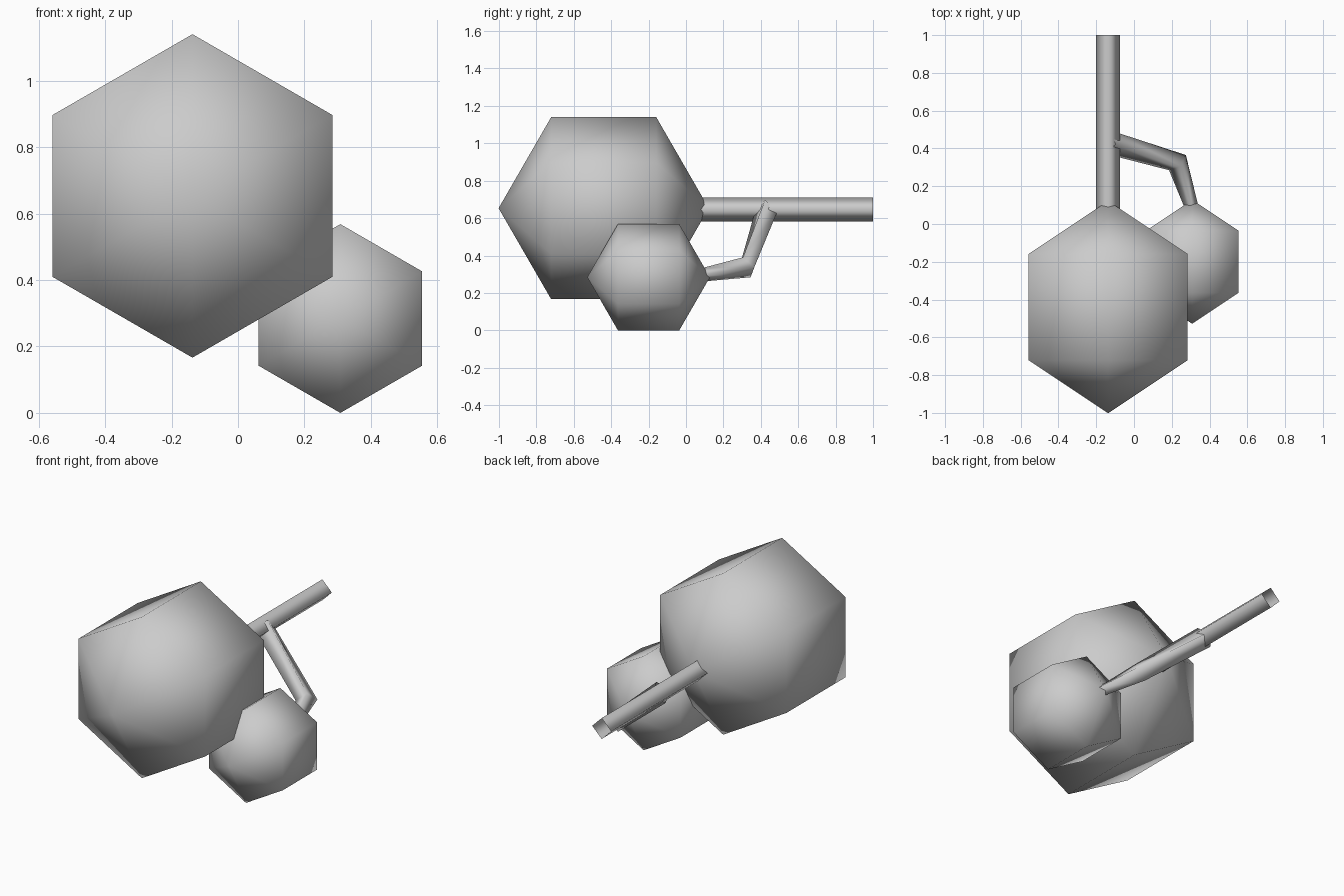
import bpy, bmesh
from math import sin, cos, pi
from mathutils import Vector

cube = bpy.data.objects.get("Cube")
if cube:
    bpy.data.objects.remove(cube, do_unlink=True)

GREY = (0.6, 0.6, 0.6, 1)
grey = bpy.data.materials.new("plain grey")
grey.use_nodes = True
grey.diffuse_color = GREY
grey.node_tree.nodes["Principled BSDF"].inputs["Base Color"].default_value = GREY


def add_mesh(name, bm):
    bmesh.ops.recalc_face_normals(bm, faces=bm.faces[:])
    for f in bm.faces:
        f.smooth = True
    mesh = bpy.data.meshes.new(name)
    bm.to_mesh(mesh)
    bm.free()
    mesh.materials.append(grey)
    ob = bpy.data.objects.new(name, mesh)
    bpy.context.collection.objects.link(ob)
    return ob


def fruit(name, centre, radius, sides=6):
    """Six-sided, three-band sphere with its poles along y."""
    bm = bmesh.new()
    c = Vector(centre)
    front = bm.verts.new(c - Vector((0, radius, 0)))
    back = bm.verts.new(c + Vector((0, radius, 0)))
    rings = []
    for lat in (-pi / 6, pi / 6):
        r, y = radius * cos(lat), radius * sin(lat)
        rings.append([bm.verts.new(c + Vector((r * sin(a), y, r * cos(a))))
                      for a in (2 * pi * i / sides for i in range(sides))])
    for i in range(sides):
        j = (i + 1) % sides
        bm.faces.new((front, rings[0][i], rings[0][j]))
        bm.faces.new((rings[0][i], rings[1][i], rings[1][j], rings[0][j]))
        bm.faces.new((rings[1][i], back, rings[1][j]))
    return add_mesh(name, bm)


def tube(name, points, radii):
    """Open four-sided tube swept along points, with an edge on top."""
    bm = bmesh.new()
    pts = [Vector(p) for p in points]
    rings = []
    for i, (p, r) in enumerate(zip(pts, radii)):
        before = (p - pts[i - 1]).normalized() if i else Vector()
        after = (pts[i + 1] - p).normalized() if i + 1 < len(pts) else Vector()
        along = (before + after).normalized()
        side = along.cross(Vector((0, 0, 1))).normalized()
        up = side.cross(along)
        rings.append([bm.verts.new(p + d * r) for d in (up, side, -up, -side)])
    for a, b in zip(rings, rings[1:]):
        for i in range(4):
            j = (i + 1) % 4
            bm.faces.new((a[i], a[j], b[j], b[i]))
    return add_mesh(name, bm)


# Two fruits
fruit("large_fruit", (-0.137, -0.44, 0.653), 0.562)
fruit("small_fruit", (0.308, -0.2, 0.284), 0.328)

# Main stem and the bent side branch
tube("main_stem", [(-0.137, 0.05, 0.646), (-0.137, 1.0, 0.646)], [0.063, 0.063])
tube("side_branch",
     [(-0.137, 0.433, 0.647), (0.23, 0.325, 0.337), (0.305, 0.09, 0.297)],
     [0.063, 0.06, 0.036])
